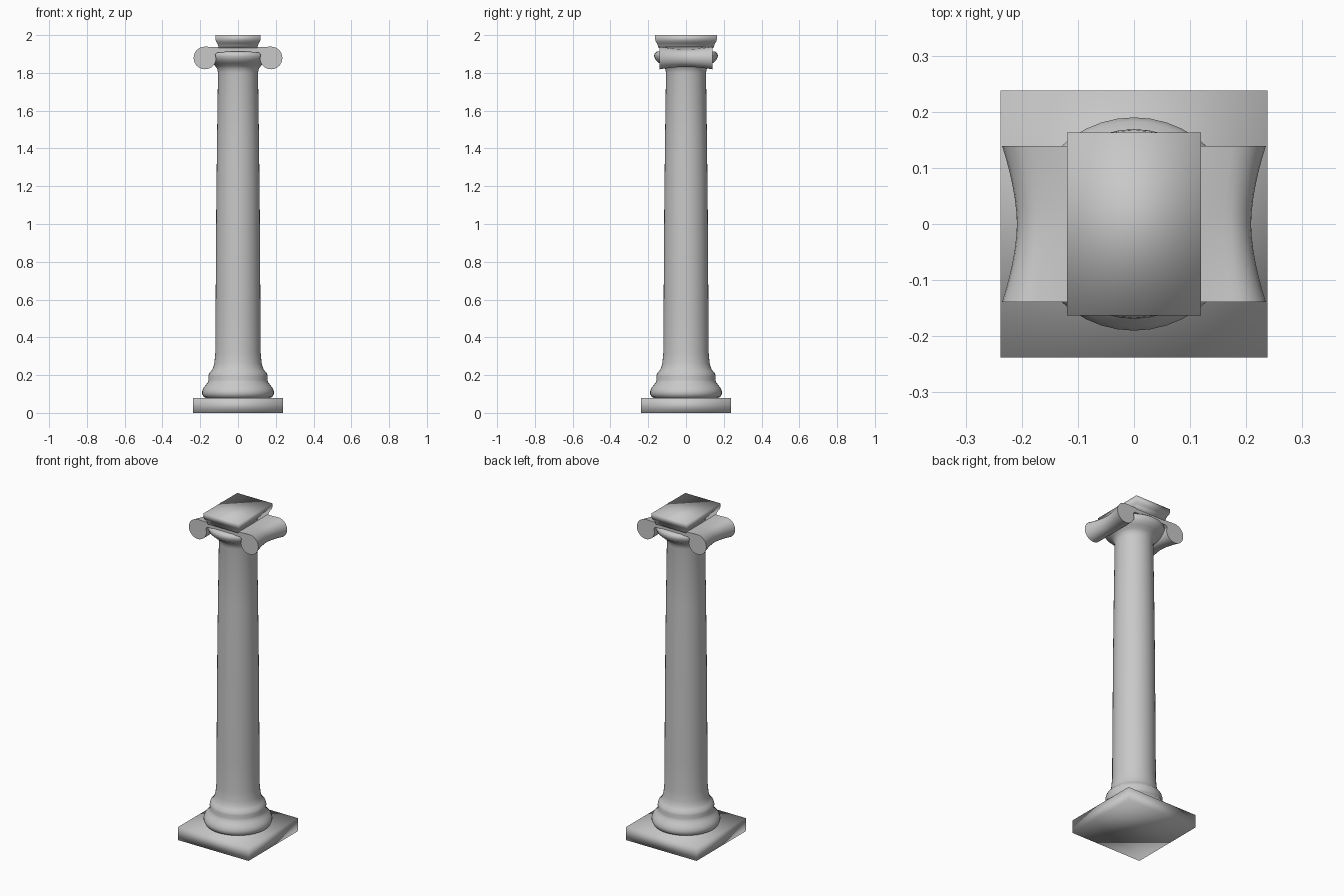
import bpy, bmesh, math

if "Cube" in bpy.data.objects:
    bpy.data.objects.remove(bpy.data.objects["Cube"])

stone = bpy.data.materials.new("grey stone")
stone.diffuse_color = (0.58, 0.58, 0.58, 1)
stone.use_nodes = True
stone.node_tree.nodes["Principled BSDF"].inputs["Base Color"].default_value = stone.diffuse_color


def loft(name, rings, angle=None):
    """Skin closed rings of equal length, cap both ends and shade smooth."""
    bm = bmesh.new()
    loops = [[bm.verts.new(p) for p in ring] for ring in rings]
    n = len(loops[0])
    for a, b in zip(loops, loops[1:]):
        for i in range(n):
            j = (i + 1) % n
            bm.faces.new((a[i], a[j], b[j], b[i]))
    bm.faces.new(loops[0][::-1])
    bm.faces.new(loops[-1])
    bmesh.ops.recalc_face_normals(bm, faces=bm.faces)
    me = bpy.data.meshes.new(name)
    bm.to_mesh(me)
    bm.free()
    me.materials.append(stone)
    ob = bpy.data.objects.new(name, me)
    bpy.context.collection.objects.link(ob)
    bpy.ops.object.select_all(action='DESELECT')
    ob.select_set(True)
    bpy.context.view_layer.objects.active = ob
    if angle is None:
        bpy.ops.object.shade_smooth()
    else:
        bpy.ops.object.shade_smooth_by_angle(angle=math.radians(angle))
    return ob


def rect(hx, hy, z):
    return [(-hx, -hy, z), (hx, -hy, z), (hx, hy, z), (-hx, hy, z)]


def circle(r, z, n=40):
    return [(r * math.cos(math.tau * i / n), r * math.sin(math.tau * i / n), z)
            for i in range(n)]


# Square foot slab
loft("plinth", [rect(0.238, 0.238, 0), rect(0.238, 0.238, 0.08)])

# Turned base mouldings, tapering shaft and flared cushion in one profile
profile = [(0.168, 0.078), (0.182, 0.085), (0.190, 0.100), (0.190, 0.115),
           (0.183, 0.132), (0.170, 0.148), (0.160, 0.162), (0.156, 0.175),
           (0.157, 0.195), (0.153, 0.210), (0.141, 0.223), (0.132, 0.238),
           (0.125, 0.265), (0.120, 0.32), (0.119, 0.50), (0.117, 0.80),
           (0.115, 1.10), (0.111, 1.45), (0.106, 1.80), (0.110, 1.822),
           (0.122, 1.838), (0.143, 1.852), (0.160, 1.868), (0.169, 1.888),
           (0.167, 1.902), (0.155, 1.912)]
loft("shaft", [circle(r, z) for r, z in profile], 50)

# Scroll band: one outline mirrored in x, pinched towards the middle in y
CX, CZ, R = 0.175, 1.879, 0.060
half = [(0.06, 1.938), (0.12, 1.937)]
for i in range(19):
    a = math.radians(90 - 265 * i / 18)
    half.append((CX + R * math.cos(a), CZ + R * math.sin(a)))
half += [(0.121, 1.898), (0.11, 1.908), (0.06, 1.909)]
outline = half + [(-x, z) for x, z in reversed(half)]


def scroll_section(y):
    s = 0.78 + 0.22 * (abs(y) / 0.139) ** 1.7
    ring = []
    for x, z in outline:
        d = max(abs(x) - 0.115, 0)
        k = min(d / 0.04, 1)
        x2 = math.copysign(abs(x) - d * (1 - s), x)
        ring.append((x2, y, z + (CZ - z) * (1 - s) * k))
    return ring


loft("scroll_band", [scroll_section(0.139 * (i / 6 - 1)) for i in range(13)], 50)

# Rectangular top slab with a curved underside moulding
steps = [(0.017, 1.932), (0.014, 1.945), (0.009, 1.956), (0.002, 1.968),
         (0.000, 1.978), (0.000, 2.000)]
loft("abacus", [rect(0.119 - d, 0.163 - d, z) for d, z in steps])
